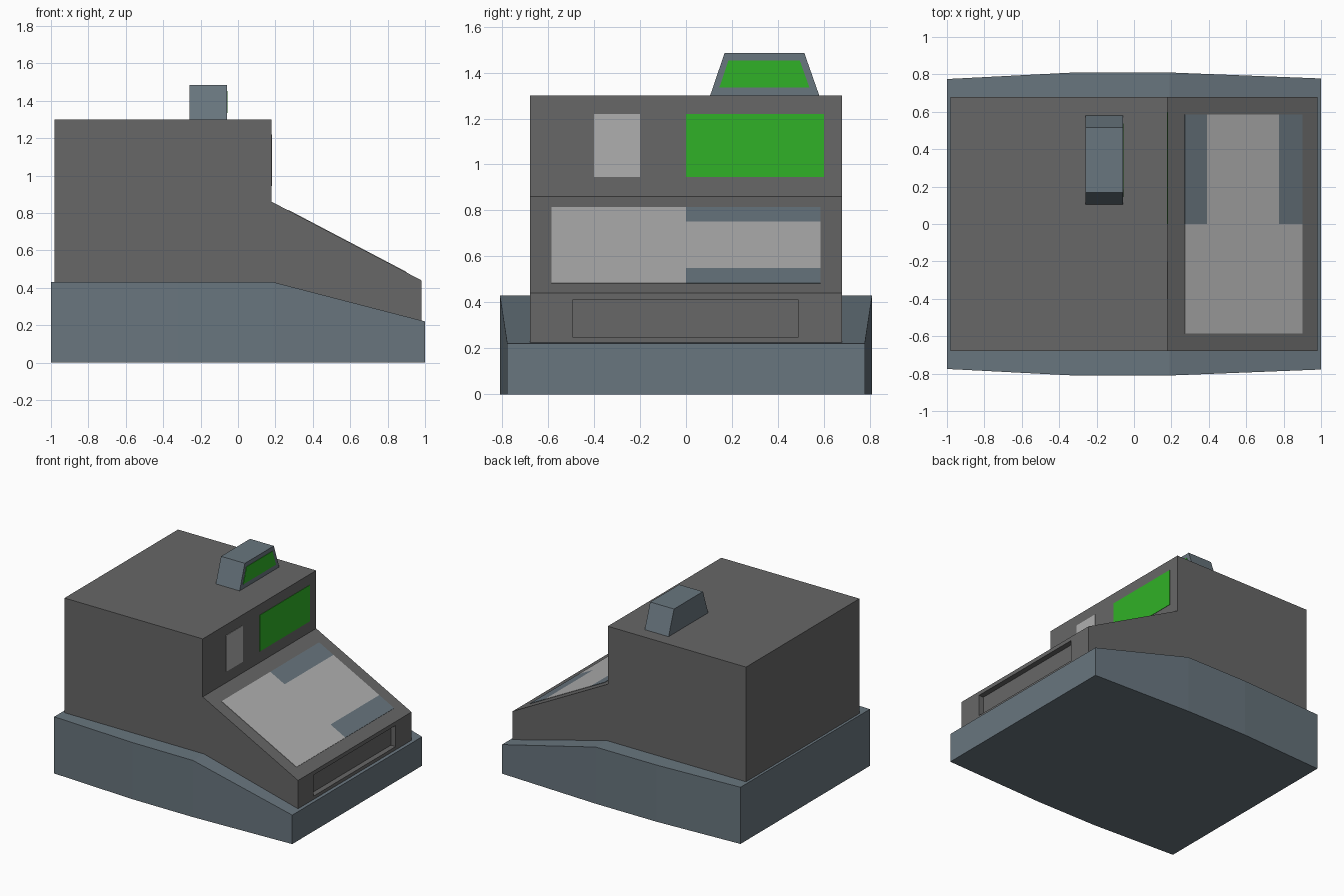
import bpy, bmesh
from mathutils import Vector

if "Cube" in bpy.data.objects:
    bpy.data.objects.remove(bpy.data.objects["Cube"])


def material(name, rgb):
    m = bpy.data.materials.new(name)
    m.diffuse_color = (*rgb, 1)
    m.use_nodes = True
    m.node_tree.nodes["Principled BSDF"].inputs["Base Color"].default_value = m.diffuse_color
    return m


DARK = material("dark_grey", (0.135, 0.135, 0.135))
SLATE = material("slate", (0.14, 0.18, 0.21))
LIGHT = material("light_grey", (0.43, 0.43, 0.43))
GREEN = material("green", (0.03, 0.44, 0.02))


def finish(name, bm, mat):
    bmesh.ops.recalc_face_normals(bm, faces=bm.faces)
    me = bpy.data.meshes.new(name)
    bm.to_mesh(me)
    bm.free()
    ob = bpy.data.objects.new(name, me)
    bpy.context.collection.objects.link(ob)
    if mat:
        me.materials.append(mat)
    return ob


def prism(name, outline, direction, mat=None):
    """Extrude a flat 3D outline along a vector."""
    bm = bmesh.new()
    face = bm.faces.new([bm.verts.new(p) for p in outline])
    new = bmesh.ops.extrude_face_region(bm, geom=[face], use_keep_orig=True)["geom"]
    bmesh.ops.translate(bm, vec=Vector(direction),
                        verts=[v for v in new if isinstance(v, bmesh.types.BMVert)])
    return finish(name, bm, mat)


def rect(a0, b0, a1, b1):
    return [(a0, b0), (a1, b0), (a1, b1), (a0, b1)]


# Base: cross-sections lofted along x (x, half width, height)
bm = bmesh.new()
rings = []
for x, w, h in [(-1, 0.775, 0.43), (-0.32, 0.81, 0.43), (0.19, 0.81, 0.43), (1, 0.778, 0.22)]:
    rings.append([bm.verts.new((x, y, z)) for y, z in rect(-w, 0, w, h)])
for a, b in zip(rings, rings[1:]):
    for i in range(4):
        j = (i + 1) % 4
        bm.faces.new((a[i], a[j], b[j], b[i]))
bm.faces.new(rings[0])
bm.faces.new(rings[-1])
finish("base", bm, SLATE)

# Body: stepped side profile
side = [(-0.98, 0.15), (-0.98, 1.30), (0.18, 1.30), (0.18, 0.86), (0.98, 0.44), (0.98, 0.15)]
body = prism("body", [(x, -0.68, z) for x, z in side], (0, 1.36, 0), DARK)

# Drawer recess in the low end
cutter = prism("drawer_cutter", [(0.94, y, z) for y, z in rect(-0.495, 0.25, 0.49, 0.41)],
               (0.2, 0, 0), DARK)
cutter.hide_render = True
cutter.hide_viewport = True
cutter.display_type = 'WIRE'
cut = body.modifiers.new("drawer_recess", 'BOOLEAN')
cut.operation = 'DIFFERENCE'
cut.solver = 'EXACT'
cut.object = cutter

# Upright display and card slot
T = 0.003
for name, (y0, y1), mat in [("main_screen", (0, 0.6), GREEN), ("card_reader", (-0.4, -0.2), LIGHT)]:
    prism(name, [(0.18, y, z) for y, z in rect(y0, 0.945, y1, 1.22)], (T, 0, 0), mat)


# Keyboard on the slope
def on_slope(x, y):
    return (x, y, 0.86 - (x - 0.18) * 0.525)


keys = [(0.27, -0.585), (0.90, -0.585), (0.90, 0), (0.775, 0),
        (0.775, 0.585), (0.39, 0.585), (0.39, 0), (0.27, 0)]
normal = Vector((0.525, 0, 1)).normalized() * T
prism("keypad", [on_slope(*p) for p in keys], normal, LIGHT)
for name, x0, x1 in [("upper_keys", 0.27, 0.39), ("lower_keys", 0.775, 0.90)]:
    prism(name, [on_slope(*p) for p in rect(x0, 0, x1, 0.585)], normal, SLATE)

# Customer display on the roof
hood = [(0.105, 1.30), (0.58, 1.30), (0.515, 1.485), (0.168, 1.485)]
prism("top_display", [(-0.26, y, z) for y, z in hood], (0.2, 0, 0), SLATE)
glass = [(0.145, 1.335), (0.537, 1.335), (0.495, 1.453), (0.185, 1.453)]
prism("top_screen", [(-0.06, y, z) for y, z in glass], (T, 0, 0), GREEN)
